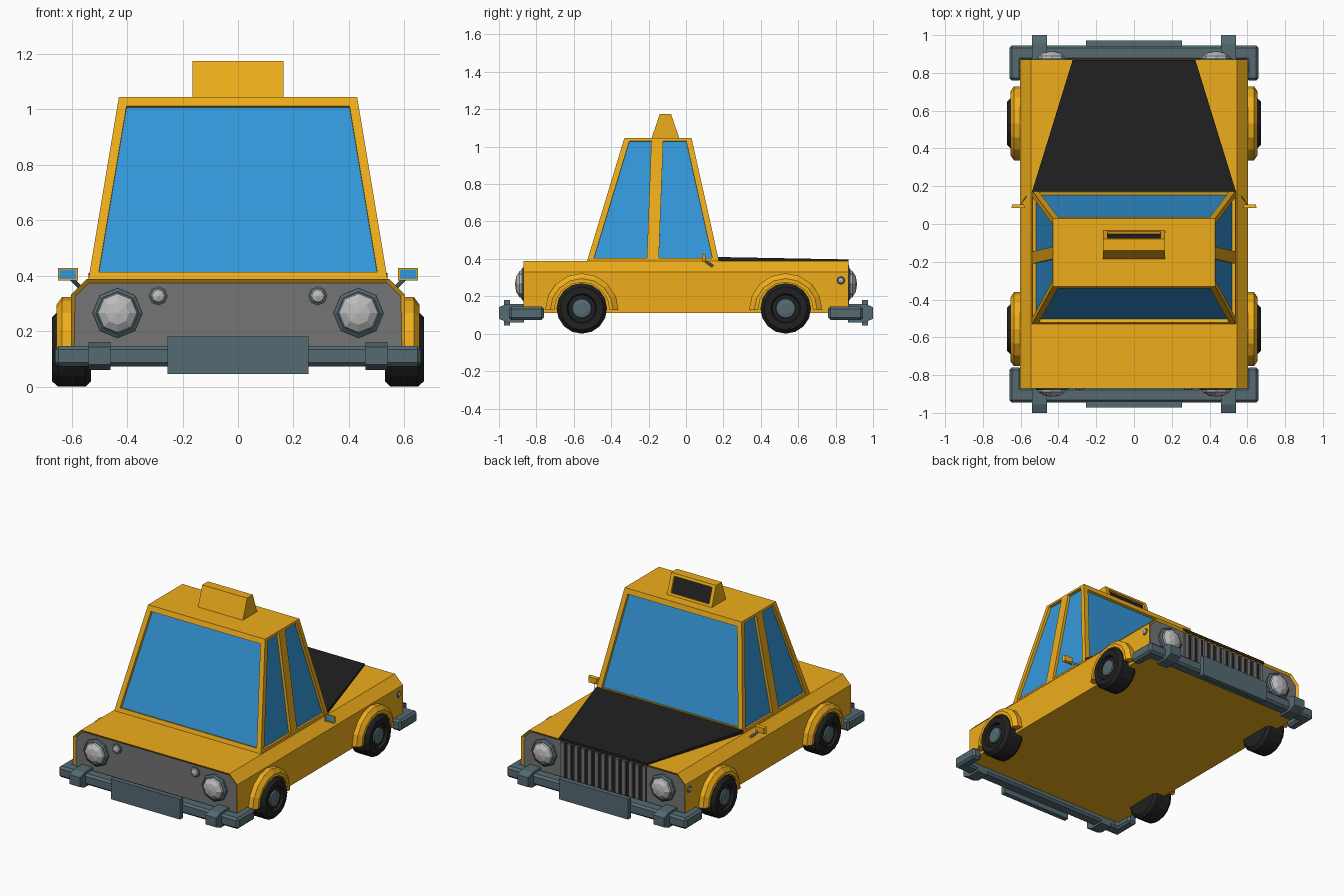
import bpy, bmesh, math
from mathutils import Vector

if "Cube" in bpy.data.objects:
    bpy.data.objects.remove(bpy.data.objects["Cube"])


def material(name, *rgb):
    m = bpy.data.materials.new(name)
    m.diffuse_color = (*rgb, 1)
    m.use_nodes = True
    m.node_tree.nodes["Principled BSDF"].inputs["Base Color"].default_value = m.diffuse_color
    return m


YELLOW = material("yellow", 0.86, 0.42, 0.011)
BLUE = material("glass_blue", 0.034, 0.314, 0.708)
BLACK = material("black", 0.015, 0.015, 0.015)
STEEL = material("steel", 0.09, 0.147, 0.17)
GREY = material("dark_grey", 0.178, 0.178, 0.178)
LIGHT = material("lens", 0.5, 0.5, 0.5)


def finish(name, bm, mats, mirror=False, bevel=0):
    bmesh.ops.remove_doubles(bm, verts=bm.verts, dist=1e-5)
    bmesh.ops.recalc_face_normals(bm, faces=bm.faces)
    me = bpy.data.meshes.new(name)
    bm.to_mesh(me)
    bm.free()
    ob = bpy.data.objects.new(name, me)
    bpy.context.collection.objects.link(ob)
    for m in mats:
        me.materials.append(m)
    if bevel:
        b = ob.modifiers.new("bevel", "BEVEL")
        b.width, b.segments = bevel, 1
    if mirror:
        ob.modifiers.new("mirror", "MIRROR")
    return ob


def face(bm, pts, mat=0):
    f = bm.faces.new([bm.verts.new(p) for p in pts])
    f.material_index = mat
    return f


def prism(bm, pts, offset):
    """Extrude a flat outline along a vector."""
    f = face(bm, pts)
    res = bmesh.ops.extrude_face_region(bm, geom=[f], use_keep_orig=True)
    moved = [v for v in res["geom"] if isinstance(v, bmesh.types.BMVert)]
    bmesh.ops.translate(bm, vec=offset, verts=moved)


def box(bm, x, y, z):
    prism(bm, [(x[0], y[0], z[0]), (x[1], y[0], z[0]), (x[1], y[1], z[0]), (x[0], y[1], z[0])],
          (0, 0, z[1] - z[0]))


def lathe(bm, prof, c, axis, n=16, arc=2 * math.pi, closed=False):
    """Spin (radius, height) points about the x or y axis through c."""
    rows = []
    for i in range(n + 1):
        a = arc * i / n
        u, w = math.cos(a), math.sin(a)
        rows.append([Vector(c) + (Vector((h, r * u, r * w)) if axis == "x" else Vector((r * u, h, r * w)))
                     for r, h in prof])
    k = len(prof)
    for a, b in zip(rows, rows[1:]):
        for j in range(k if closed else k - 1):
            q = (j + 1) % k
            pts = [a[j], a[q], b[q], b[j]]
            if prof[j][0] == 0:
                pts = pts[:3]
            elif prof[q][0] == 0:
                pts = [pts[0], pts[1], pts[3]]
            face(bm, pts)
    if closed:
        face(bm, rows[0])
        face(bm, rows[-1])


def framed(bm, quad, side, low, high, depth, inward):
    """Quad (bottom a, b, top c, d) turned into a frame around a recessed pane."""
    a, b, c, d = [Vector(p) for p in quad]
    h = ((d + c) - (a + b)).length / 2

    def row(v):
        l, r = a.lerp(d, v), b.lerp(c, v)
        t = side / (r - l).length
        return l.lerp(r, t), l.lerp(r, 1 - t)
    (p, q), (s, r) = row(low / h), row(1 - high / h)
    outer, inner = [a, b, c, d], [p, q, r, s]
    n = (b - a).cross(d - a).normalized()
    if n.dot(Vector(inward)) < 0:
        n = -n
    pane = [v + n * depth for v in inner]
    for i in range(4):
        j = (i + 1) % 4
        face(bm, [outer[i], outer[j], inner[j], inner[i]])
        face(bm, [inner[i], inner[j], pane[j], pane[i]])
    face(bm, pane, 1)


# Body: chamfered prism with recessed end panels
bm = bmesh.new()
prism(bm, [(x, -0.87, z) for x, z in [(-.603, .11), (.603, .11), (.603, .33), (.545, .388), (-.545, .388), (-.603, .33)]],
      (0, 1.74, 0))
bmesh.ops.recalc_face_normals(bm, faces=bm.faces)
ends = [f for f in bm.faces if abs(f.normal.y) > .9]
bmesh.ops.inset_individual(bm, faces=ends, thickness=.016, depth=-.012)
for f in ends:
    f.material_index = 1
finish("body", bm, [YELLOW, GREY])

# Cabin with framed windows
bm = bmesh.new()
bx, tx, zb, zt = .54, .43, .385, 1.045
yb, yt = (-.53, -.178, .177), (-.33, -.153, .03)
for i, d in ((0, 1), (2, -1)):
    framed(bm, [(-bx, yb[i], zb), (bx, yb[i], zb), (tx, yt[i], zt), (-tx, yt[i], zt)], .033, .03, .035, .018, (0, d, 0))
for s in (-1, 1):
    for i in (0, 1):
        framed(bm, [(s * bx, yb[i], zb), (s * bx, yb[i + 1], zb), (s * tx, yt[i + 1], zt), (s * tx, yt[i], zt)],
               .032, .02, .016, .018, (-s, 0, 0))
for x, ys, z in ((tx, yt, zt), (bx, yb, zb)):
    face(bm, [(-x, y, z) for y in ys] + [(x, y, z) for y in reversed(ys)])
finish("cabin", bm, [YELLOW, BLUE])

# Roof sign with recessed panel
bm = bmesh.new()
w, prof = .165, [(-.185, 1.043), (-.14, 1.175), (-.08, 1.175), (-.035, 1.043)]
for s in (-w, w):
    face(bm, [(s, y, z) for y, z in prof])
for (y0, z0), (y1, z1) in ((prof[0], prof[1]), (prof[1], prof[2]), (prof[3], prof[0])):
    face(bm, [(-w, y0, z0), (w, y0, z0), (w, y1, z1), (-w, y1, z1)])
(y0, z0), (y1, z1) = prof[3], prof[2]
framed(bm, [(-w, y0, z0), (w, y0, z0), (w, y1, z1), (-w, y1, z1)], .025, .018, .018, .014, (0, -1, 0))
finish("roof_sign", bm, [YELLOW, BLACK])

# Bonnet panel, a thin wedge
bm = bmesh.new()
prism(bm, [(0, .17, .38), (0, .17, .41), (0, .868, .397), (0, .868, .38)], (1, 0, 0))
for v in bm.verts:
    half = .54 if v.co.y < .5 else .325
    v.co.x = half if v.co.x > .5 else -half
finish("bonnet", bm, [BLACK])

# Grille: dark backing with upright bars
bm = bmesh.new()
box(bm, (-.315, .315), (.85, .862), (.135, .368))
finish("grille_backing", bm, [BLACK])
bm = bmesh.new()
for i in range(13):
    x = -.3 + i * .05
    box(bm, (x - .013, x + .013), (.855, .872), (.135, .368))
finish("grille_bars", bm, [GREY])

# Wheels, hubs and arches
TYRE = [(0, .53), (.115, .53), (.135, .55), (.135, .65), (.115, .672), (.08, .672), (.073, .655), (0, .655)]
ARCH = [(.148, .58), (.148, .655), (.168, .655), (.196, .635), (.196, .58)]
for end, y in (("rear", -.557), ("front", .533)):
    for part, prof, mat in (("tyre", TYRE, BLACK), ("hub", [(.055, .65), (.05, .664), (.03, .668), (0, .668)], STEEL)):
        bm = bmesh.new()
        lathe(bm, prof, (0, y, .135), "x")
        finish(f"{end}_{part}", bm, [mat], True)
    bm = bmesh.new()
    lathe(bm, ARCH, (0, y, .127), "x", 8, math.pi, True)
    finish(f"{end}_wheel_arch", bm, [YELLOW], True)

# Bumpers, brackets, plates and main lights at both ends
for end, s in (("rear", -1), ("front", 1)):
    bm = bmesh.new()
    prism(bm, [(x, s * y, .073) for x, y in [(-.66, .76), (-.66, .946), (.66, .946), (.66, .76),
                                              (.595, .76), (.595, .865), (-.595, .865), (-.595, .76)]], (0, 0, .073))
    finish(f"{end}_bumper", bm, [STEEL], bevel=.013)
    bm = bmesh.new()
    prism(bm, [(.46, s * y, z) for y, z in [(.865, .06), (.955, .06), (1, .08), (1, .142), (.955, .16), (.865, .16)]],
          (.08, 0, 0))
    finish(f"{end}_bumper_bracket", bm, [STEEL], True)
    bm = bmesh.new()
    box(bm, (-.255, .255), sorted((s * .94, s * .972)), (.045, .18))
    finish(f"{end}_plate", bm, [STEEL])
    bm = bmesh.new()
    lathe(bm, [(0, s * .85), (.09, s * .85), (.09, s * .872), (.078, s * .88), (0, s * .88)], (.435, 0, .265), "y", 8)
    finish(f"{end}_lamp_ring", bm, [STEEL], True)
    bm = bmesh.new()
    lathe(bm, [(.077, s * .872), (.07, s * .89), (.042, s * .908), (0, s * .915)], (.435, 0, .265), "y", 8)
    finish(f"{end}_lamp", bm, [LIGHT], True)

# Small rear lamps and side lamps
for name, c, axis, s, r in (("reversing_lamp", (.288, -.86, .327), "y", -1, .03), ("side_lamp", (.6, .828, .285), "x", 1, .019)):
    bm = bmesh.new()
    lathe(bm, [(r * 1.15, -.005 * s), (r * 1.15, .005 * s), (r, .007 * s), (0, .007 * s)], c, axis, 8)
    finish(name + "_ring", bm, [STEEL], True)
    bm = bmesh.new()
    lathe(bm, [(r, .003 * s), (r * .75, r * .5 * s), (0, r * .75 * s)], c, axis, 8)
    finish(name, bm, [LIGHT], True)

# Wing mirrors: housing, glass and stem
bm = bmesh.new()
framed(bm, [(.578, .085, .382), (.65, .085, .382), (.65, .085, .428), (.578, .085, .428)], .006, .006, .006, .004, (0, 1, 0))
rim = [(.578, .382), (.65, .382), (.65, .428), (.578, .428)]
back = [(.584, .386), (.644, .386), (.644, .424), (.584, .424)]
for i in range(4):
    j = (i + 1) % 4
    face(bm, [(rim[i][0], .085, rim[i][1]), (rim[j][0], .085, rim[j][1]), (back[j][0], .104, back[j][1]), (back[i][0], .104, back[i][1])])
face(bm, [(x, .104, z) for x, z in back])
finish("wing_mirror", bm, [YELLOW, BLUE], True)
bm = bmesh.new()
prism(bm, [(.563, .153, .35), (.573, .145, .35), (.573, .145, .362), (.563, .153, .362)], (.037, -.053, .037))
finish("mirror_stem", bm, [STEEL], True)
